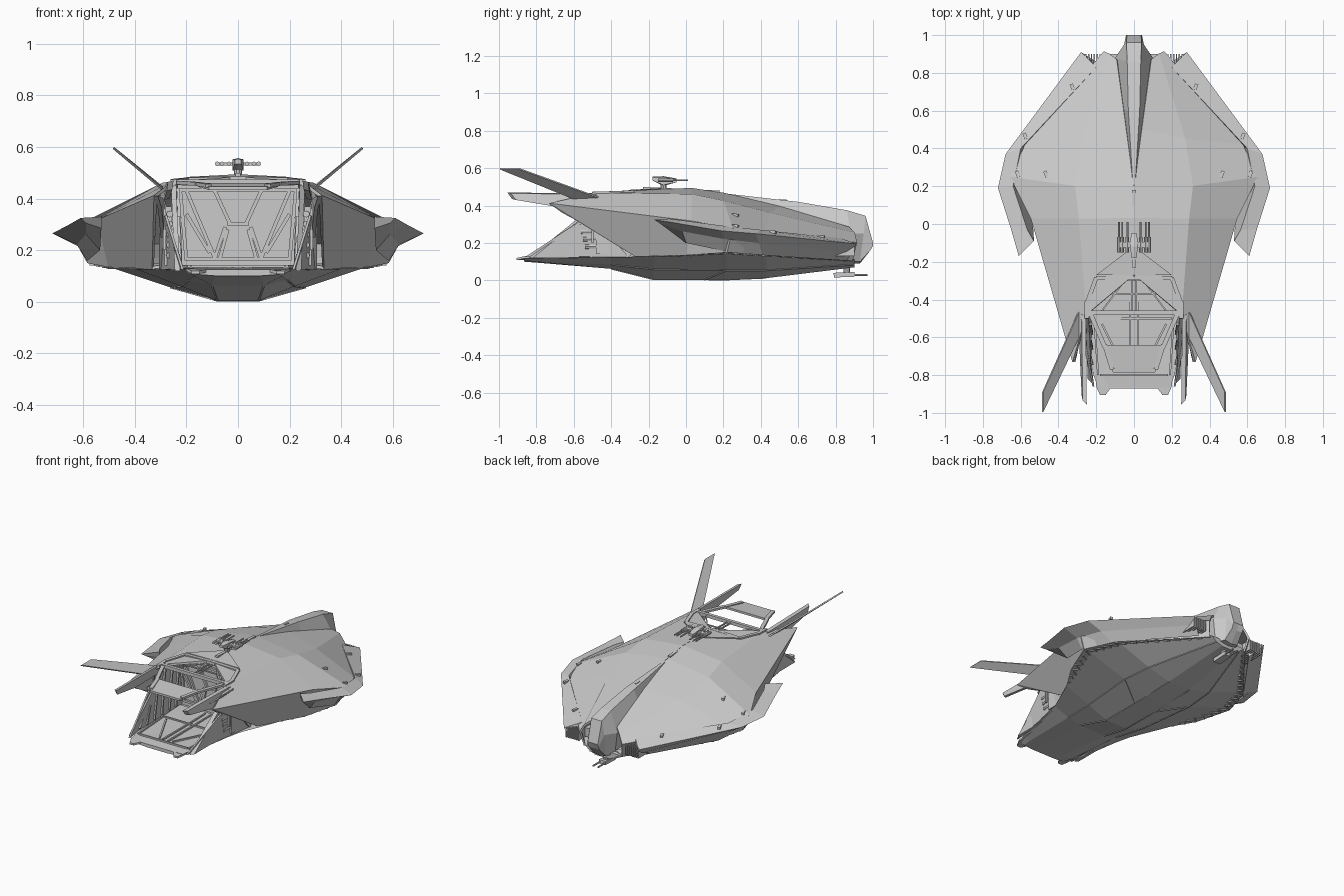
import bpy, bmesh, math
from mathutils import Vector


def make(name, verts, faces, mirror=False, solid=0.0):
    me = bpy.data.meshes.new(name)
    bm = bmesh.new()
    vs = [bm.verts.new(v) for v in verts]
    for f in faces:
        bm.faces.new([vs[i] for i in f])
    bmesh.ops.recalc_face_normals(bm, faces=bm.faces)
    bm.to_mesh(me)
    bm.free()
    ob = bpy.data.objects.new(name, me)
    bpy.context.collection.objects.link(ob)
    if solid:
        m = ob.modifiers.new("thickness", 'SOLIDIFY')
        m.thickness, m.offset = solid, 0
    if mirror:
        m = ob.modifiers.new("mirror", 'MIRROR')
        m.merge_threshold = 0.0005
    return ob


def loft(name, rows, closed=False, caps=False, mirror=True, solid=0.0):
    # skin between equal-length rows of points
    n = len(rows[0])
    faces = []
    for r in range(len(rows) - 1):
        for i in range(n if closed else n - 1):
            j = (i + 1) % n
            faces.append((r*n + i, r*n + j, (r+1)*n + j, (r+1)*n + i))
    if caps:
        faces += [tuple(range(n)), tuple(range((len(rows)-1)*n, len(rows)*n))]
    return make(name, [p for r in rows for p in r], faces, mirror, solid)


def slab(name, outline, offset, mirror=True):
    # flat outline extruded by a vector
    off = Vector(offset)
    return loft(name, [outline, [tuple(Vector(p) + off) for p in outline]], True, True, mirror)


def bars(name, segs, w, d=None, mirror=True):
    # square bars along point pairs, joined in one object
    d = d or w
    vs, fs = [], []
    for a, b in segs:
        a, b = Vector(a), Vector(b)
        t = (b - a).normalized()
        s = t.cross(Vector((0, 1, 0)) if abs(t.y) < 0.7 else Vector((0, 0, 1))).normalized()
        u = s.cross(t)
        k = len(vs)
        for p in (a, b):
            vs += [p + s*w*i/2 + u*d*j/2 for i, j in ((-1, -1), (1, -1), (1, 1), (-1, 1))]
        fs += [tuple(k + i for i in f) for f in ((0, 1, 2, 3), (4, 5, 6, 7), (0, 1, 5, 4),
                                                 (1, 2, 6, 5), (2, 3, 7, 6), (3, 0, 4, 7))]
    return make(name, vs, fs, mirror)


def tube(name, a, b, r, sides=8, mirror=False):
    a, b = Vector(a), Vector(b)
    q = (b - a).to_track_quat('Z', 'Y')
    ring = [q @ Vector((r*math.cos(i*math.tau/sides), r*math.sin(i*math.tau/sides), 0)) for i in range(sides)]
    return loft(name, [[a + p for p in ring], [b + p for p in ring]], True, True, mirror)


# upper hull shell: spine, shoulder, edge, lower edge, trench ceiling
shell = [
    [(0, -.27, .478), (.25, -.48, .462), (.32, -.73, .41), (.33, -.27, .133), (.26, -.27, .14)],
    [(0, .03, .487), (.29, .03, .455), (.54, .03, .315), (.50, .0, .14), (.40, .0, .145)],
    [(0, .2, .462), (.31, .2, .42), (.65, .25, .277), (.58, .22, .155), (.48, .22, .15)],
    [(.04, .5, .39), (.27, .45, .355), (.57, .42, .255), (.51, .43, .14), (.41, .4, .145)],
    [(.09, .87, .28), (.13, .9, .25), (.155, .91, .2), (.14, .89, .11), (.08, .87, .12)]]
loft("upper_hull", shell, solid=.014)

# lower hull with chine and flat keel
keel = [(-.865, .19, .125, .16, .106, .08, .1), (-.8, .215, .13, .17, .1, .09, .095),
        (-.4, .3, .125, .19, .085, .1, .062), (-.17, .40, .128, .22, .06, .08, .004),
        (.22, .53, .145, .26, .055, .08, 0), (.43, .46, .135, .24, .055, .08, .012),
        (.9, .13, .115, .09, .085, .05, .07)]
loft("lower_hull", [[(0, y, rz), (rx, y, rz), (qx, y, qz), (kx, y, kz), (0, y, kz)]
                    for y, rx, rz, qx, qz, kx, kz in keel], caps=True)

# outer wing armour: inner top, tip, underside break, lower edge
loft("wing_armour", [
    [(.53, -.09, .33), (.61, -.17, .325), (.59, -.14, .305), (.53, -.08, .285)],
    [(.565, -.03, .322), (.65, -.03, .302), (.59, -.02, .262), (.535, .0, .20)],
    [(.64, .2, .292), (.72, .19, .265), (.625, .2, .222), (.585, .2, .158)],
    [(.6, .4, .27), (.68, .37, .25), (.59, .39, .2), (.53, .41, .135)],
    [(.2, .83, .225), (.28, .91, .195), (.25, .89, .15), (.2, .86, .105)]], True, True)

# dorsal spine and tail block
loft("tail_spine", [
    [(0, .18, .468), (.004, .18, .468), (.006, .18, .44), (.004, .2, .42), (0, .2, .42)],
    [(0, .6, .42), (.03, .6, .42), (.062, .6, .34), (.06, .6, .1), (0, .6, .1)],
    [(0, .86, .375), (.036, .86, .375), (.1, .88, .25), (.075, .87, .1), (0, .87, .09)],
    [(0, .96, .345), (.04, .96, .345), (.052, .95, .25), (.05, .93, .1), (0, .93, .09)],
    [(0, 1, .2), (.037, 1, .2), (.042, 1, .185), (.04, .985, .16), (0, .985, .16)]], caps=True)

# rear exhaust slats and their block
bars("exhaust_slats", [((x/1000, .72, .165), (x/1000, .9, .165)) for x in range(180, 275, 15)], .007, .07)
bars("exhaust_block", [((.2, .6, .17), (.2, .83, .165))], .13, .06)

# antenna fins and forward spikes
slab("antenna_fin", [(.27, -.42, .43), (.48, -.89, .60), (.48, -.995, .60), (.29, -.6, .44)], (.006, 0, -.007))
slab("upper_spike", [(.255, -.5, .465), (.25, -.955, .47), (.255, -.93, .435), (.265, -.72, .40), (.27, -.45, .40)],
     (.022, .02, -.005))
slab("side_spike", [(.30, -.5, .40), (.325, -.73, .41), (.31, -.66, .36), (.3, -.45, .25)], (-.015, 0, 0))

# cargo bay walls, jaw flanks, floor, back wall
slab("bay_wall", [(.225, -.84, .12), (.225, -.28, .12), (.24, -.28, .46), (.24, -.48, .46), (.235, -.58, .33)],
     (.02, .02, 0))
slab("jaw_flank", [(.22, -.86, .125), (.30, -.3, .12), (.30, -.35, .3), (.285, -.54, .335)], (-.01, 0, 0))
slab("lower_jaw", [(.205, -.8, .13), (.2, -.86, .13), (.18, -.905, .12), (.15, -.905, .12), (.125, -.87, .125),
                   (0, -.87, .125), (0, -.3, .135), (.225, -.3, .135)], (0, 0, -.012))
bars("floor_panels", [((.0, -.8, .138), (.18, -.8, .138)), ((.19, -.8, .138), (.21, -.5, .138)),
                      ((.02, -.78, .136), (.02, -.32, .136)), ((.0, -.5, .136), (.2, -.5, .136)),
                      ((.05, -.77, .136), (.17, -.53, .136))], .01)
slab("bay_back_wall", [(0, -.28, .13), (.23, -.28, .13), (.235, -.28, .46), (0, -.28, .47)], (0, .02, 0))
bars("back_wall_struts", [((.2, -.29, .43), (.09, -.29, .17)), ((.09, -.29, .43), (.03, -.29, .30)),
                          ((0, -.29, .30), (.04, -.29, .30)), ((.05, -.29, .29), (.09, -.29, .17)),
                          ((.04, -.29, .28), (.07, -.29, .17)), ((0, -.29, .165), (.2, -.29, .165)),
                          ((.2, -.29, .16), (.225, -.29, .44)), ((.11, -.29, .19), (.2, -.29, .34)),
                          ((0, -.29, .435), (.22, -.29, .435))], .014)
bars("wall_ribs", [((.222, y, .14), (.232, y + .05, z)) for y, z in
                   ((-.74, .18), (-.66, .25), (-.58, .33), (-.5, .44), (-.42, .44), (-.35, .44))], .012)

# overhead frame: rear rim, cross bar, arms, front plate
bars("roof_frame", [((0, -.285, .475), (.2, -.285, .47)), ((.2, -.285, .47), (.25, -.42, .465)),
                    ((0, -.47, .463), (.25, -.47, .463)), ((.25, -.41, .465), (.25, -.5, .463)),
                    ((.25, -.49, .463), (.29, -.5, .43)), ((.29, -.5, .43), (.295, -.42, .27)),
                    ((.295, -.42, .27), (.295, -.3, .13))], .022)
bars("roof_arms", [((.245, -.44, .463), (.155, -.65, .457)), ((.155, -.64, .457), (.115, -.77, .45))], .024, .014)
slab("roof_front_plate", [(0, -.64, .46), (.155, -.64, .46), (.112, -.785, .447), (0, -.785, .447)], (0, 0, -.014))
bars("roof_inner_struts", [((.012, -.29, .465), (.012, -.46, .46)), ((.05, -.3, .462), (.17, -.46, .46)),
                           ((0, -.37, .455), (.22, -.37, .455))], .008)
slab("forward_deck", [(0, -.13, .487), (.03, -.14, .487), (.2, -.27, .478), (.0, -.27, .48)], (0, 0, .006))

# thruster columns beside the bay
bars("thruster_column", [((.268, -.42, .14), (.268, -.42, .37))], .036, .12)
for i in range(5):
    z = .18 + i*.04
    tube("thruster_nozzle", (.268, -.42, z), (.265, -.54 - .01*i, z), .013, 8, True)
bars("thruster_rails", [((.25, -.62, .22), (.255, -.5, .38)), ((.285, -.5, .2), (.285, -.5, .38))], .01)

# top turret
tube("turret_post", (0, -.12, .47), (0, -.12, .53), .016, 10)
loft("turret_body", [[(0, -.18, .555), (.012, -.18, .55), (.012, -.18, .535), (0, -.18, .535)],
                     [(0, -.12, .557), (.022, -.12, .552), (.022, -.12, .51), (0, -.12, .505)],
                     [(0, -.05, .545), (.015, -.05, .54), (.015, -.05, .525), (0, -.05, .525)]], caps=True)
bars("turret_spine", [((0, -.23, .49), (0, .18, .470))], .02, .02, False)
bars("turret_arm", [((0, -.11, .535), (.085, -.11, .535))], .012, .03)
for x in (.035, .062, .08):
    tube("turret_housing", (x, -.15, .535), (x, -.07, .535), .009, 8, True)
    tube("turret_barrel", (x, -.07, .535), (x, .01, .535), .005, 6, True)

# belly rear turret
tube("belly_turret_post", (0, .86, .08), (0, .86, .025), .018, 10)
bars("belly_turret_body", [((0, .79, .028), (0, .9, .032))], .05, .025, False)
tube("belly_turret_barrel", (.018, .88, .03), (.018, .97, .03), .006, 6, True)

# zigzag trusses in the trench under the armour
def zigzag(a, b, n, w):
    a, b = Vector(a), Vector(b)
    pts = [a.lerp(b, i/n) + Vector((-w if i % 2 else 0, 0, 0)) for i in range(n + 1)]
    return list(zip(pts[:-1], pts[1:]))

bars("trench_truss", zigzag((.34, -.25, .128), (.50, .0, .134), 8, .045)
     + zigzag((.50, .0, .134), (.575, .22, .145), 8, .05)
     + zigzag((.57, .23, .145), (.51, .43, .132), 8, .05)
     + zigzag((.51, .43, .132), (.17, .86, .108), 16, .04), .008)

# belly panel ridges
bars("belly_ridges", [((.1, -.4, .062), (.08, -.17, .004)), ((.08, -.17, .005), (.08, .22, .004)),
                      ((.08, .22, .004), (.08, .43, .013)), ((.19, -.4, .085), (.22, -.17, .06)),
                      ((.22, -.17, .06), (.26, .22, .055)), ((.26, .22, .055), (.24, .43, .055)),
                      ((.24, .43, .055), (.09, .9, .085)), ((.08, .1, .004), (.26, .22, .055))], .007)

# small hull hatches
bars("hull_hatches", [((x, y, z), (x + .012, y + .03, z - .003)) for x, y, z in
                      ((.61, .25, .292), (.46, .25, .35), (.32, .71, .235), (.375, -.44, .378), (.57, .45, .26))],
     .018, .016)
bars("spine_hatch", [((0, .5, .428), (0, .54, .425))], .012, .012, False)
